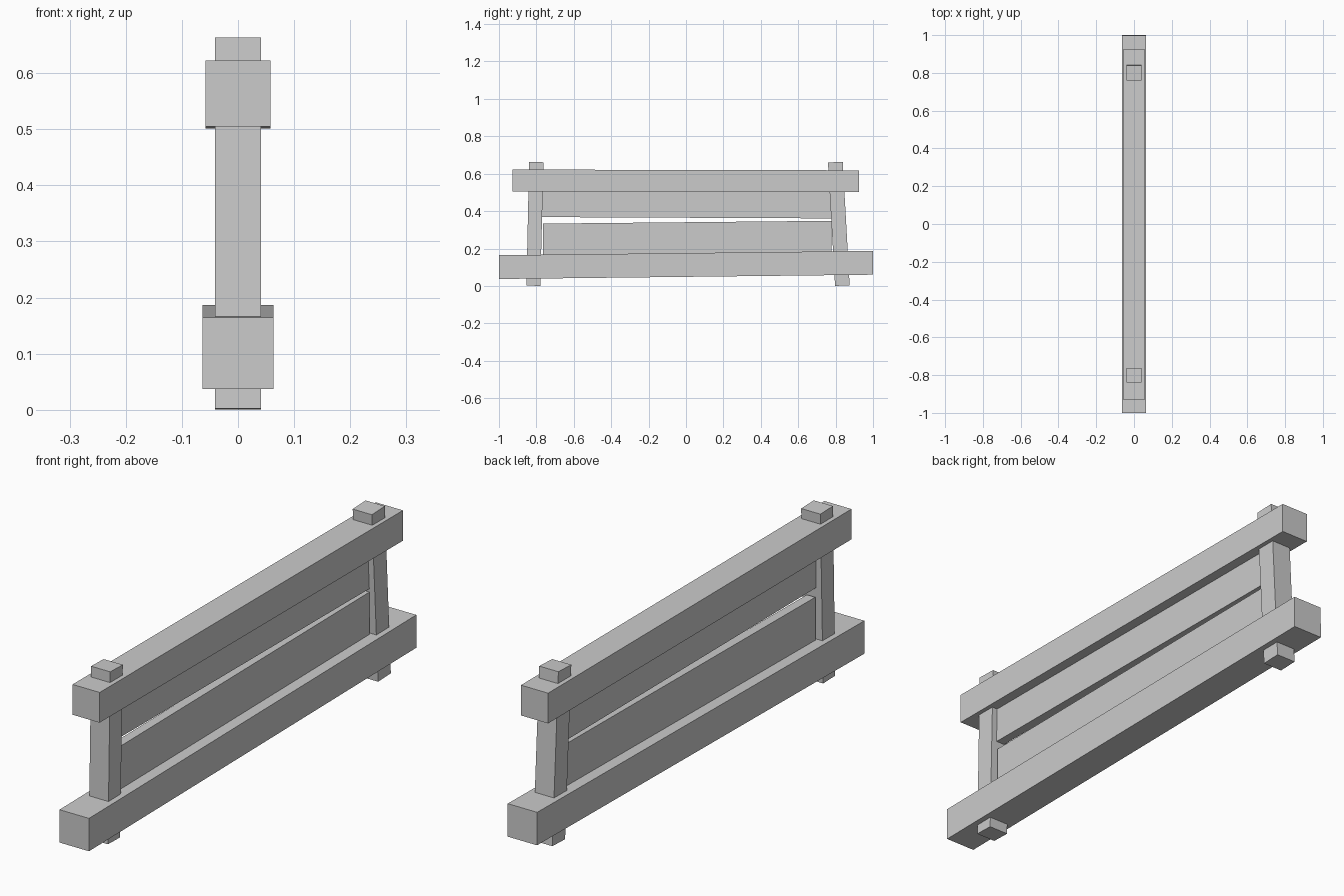
import bpy
import bmesh

if "Cube" in bpy.data.objects:
    bpy.data.objects.remove(bpy.data.objects["Cube"])


def beam(name, outline, half_width):
    """Extrude a four-point (y, z) side outline symmetrically along x."""
    bm = bmesh.new()
    face = bm.faces.new([bm.verts.new((-half_width, y, z)) for y, z in outline])
    ext = bmesh.ops.extrude_face_region(bm, geom=[face])
    new = [v for v in ext["geom"] if isinstance(v, bmesh.types.BMVert)]
    bmesh.ops.translate(bm, verts=new, vec=(2 * half_width, 0, 0))
    bmesh.ops.recalc_face_normals(bm, faces=bm.faces)
    mesh = bpy.data.meshes.new(name)
    bm.to_mesh(mesh)
    bm.free()
    obj = bpy.data.objects.new(name, mesh)
    bpy.context.collection.objects.link(obj)
    return obj


# Long horizontal rails, slightly crooked
beam("lower_rail", [(-1, 0.037), (1, 0.06), (0.999, 0.187), (-1, 0.164)], 0.063)
beam("upper_rail", [(-0.928, 0.505), (0.925, 0.501), (0.925, 0.618), (-0.928, 0.622)], 0.058)

# Leaning posts that poke through both rails
beam("left_post", [(-0.853, 0.002), (-0.779, 0.0), (-0.762, 0.661), (-0.839, 0.663)], 0.041)
beam("right_post", [(0.797, 0.0), (0.875, 0.003), (0.838, 0.663), (0.759, 0.66)], 0.041)

# Thin infill planks between the posts
beam("lower_plank", [(-0.764, 0.155), (0.778, 0.17), (0.777, 0.348), (-0.764, 0.333)], 0.018)
beam("upper_plank", [(-0.769, 0.368), (0.777, 0.361), (0.777, 0.525), (-0.769, 0.532)], 0.018)
